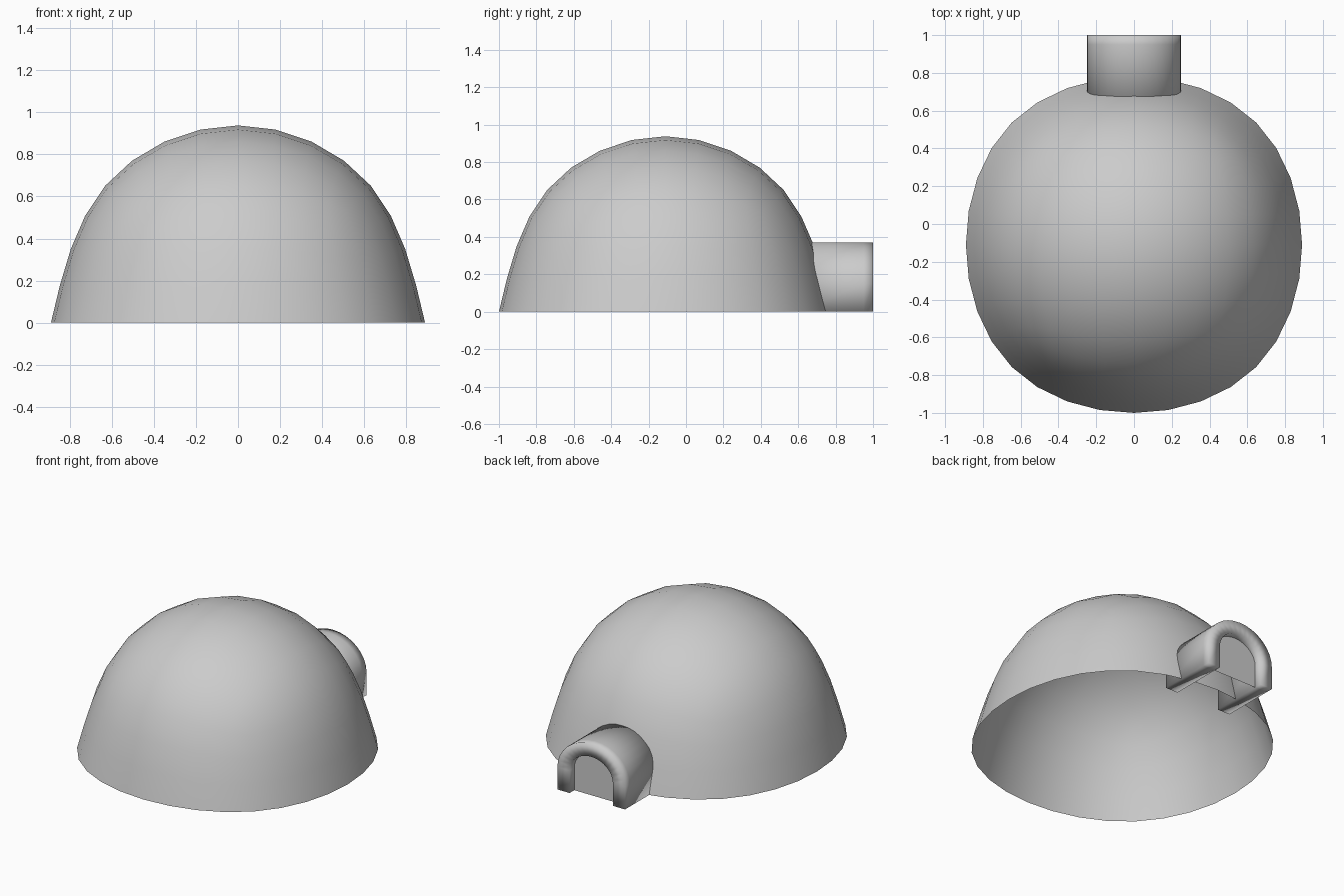
import bpy, bmesh, math

cube = bpy.data.objects.get("Cube")
if cube:
    bpy.data.objects.remove(cube, do_unlink=True)

snow = bpy.data.materials.new("snow_grey")
snow.use_nodes = True
GREY = (0.6, 0.6, 0.6, 1)
snow.diffuse_color = GREY
snow.node_tree.nodes["Principled BSDF"].inputs["Base Color"].default_value = GREY


def add_object(name, bm, smooth=True):
    bmesh.ops.recalc_face_normals(bm, faces=bm.faces)
    for face in bm.faces:
        face.smooth = smooth
    mesh = bpy.data.meshes.new(name)
    bm.to_mesh(mesh)
    bm.free()
    mesh.materials.append(snow)
    obj = bpy.data.objects.new(name, mesh)
    bpy.context.collection.objects.link(obj)
    return obj


# Dome: half of a subdivided cube, reshaped and smoothed, open underneath
bm = bmesh.new()
bmesh.ops.create_cube(bm, size=2)
bmesh.ops.subdivide_edges(bm, edges=bm.edges[:], cuts=1, use_grid_fill=True)
low = [v for v in bm.verts if v.co.z < -0.5]
bmesh.ops.delete(bm, geom=low, context='VERTS')
# (number of sideways axes used, level) -> sideways reach, height
cage = {(1, 0): (0.971, 0), (2, 0): (0.728, 0),
        (0, 1): (0, 1.184), (1, 1): (0.795, 0.782), (2, 1): (0.585, 0.58)}
for v in bm.verts:
    x, y, z = (round(c) for c in v.co)
    reach, height = cage[(abs(x) + abs(y), z)]
    v.co = (x * reach, y * reach, height)
dome = add_object("dome", bm)
dome.location.y = -0.11
subsurf = dome.modifiers.new("smooth", 'SUBSURF')
subsurf.levels = subsurf.render_levels = 2


# Arch outline from one foot to the other
def arch(half_width, top, spring=0.15, steps=16):
    points = [(half_width, 0)]
    for i in range(steps + 1):
        a = math.pi * i / steps
        points.append((half_width * math.cos(a), spring + (top - spring) * math.sin(a)))
    return points + [(-half_width, 0)]


# Entrance tunnel: thick arch, outer skin forward then inner skin back
OUTER, INNER = arch(0.25, 0.37), arch(0.16, 0.285)
BACK, RECESS, FRONT = 0.6, 0.95, 1.0
bm = bmesh.new()
loops = [(OUTER, BACK), (OUTER, RECESS), (OUTER, FRONT),
         (INNER, FRONT), (INNER, RECESS), (INNER, BACK)]
rows = [[bm.verts.new((x, y, z)) for x, z in outline] for outline, y in loops]
for row, following in zip(rows, rows[1:] + rows[:1]):
    for i in range(len(row) - 1):
        bm.faces.new((row[i], row[i + 1], following[i + 1], following[i]))
# soles of the two legs
for end in (0, -1):
    a, b, c, d, e, f = [row[end] for row in rows]
    bm.faces.new((a, b, e, f))
    bm.faces.new((b, c, d, e))
add_object("entrance_tunnel", bm)

# Flat door panel set back in the opening
bm = bmesh.new()
bm.faces.new([bm.verts.new((x, RECESS, z)) for x, z in reversed(INNER)])
add_object("door_panel", bm, smooth=False)
